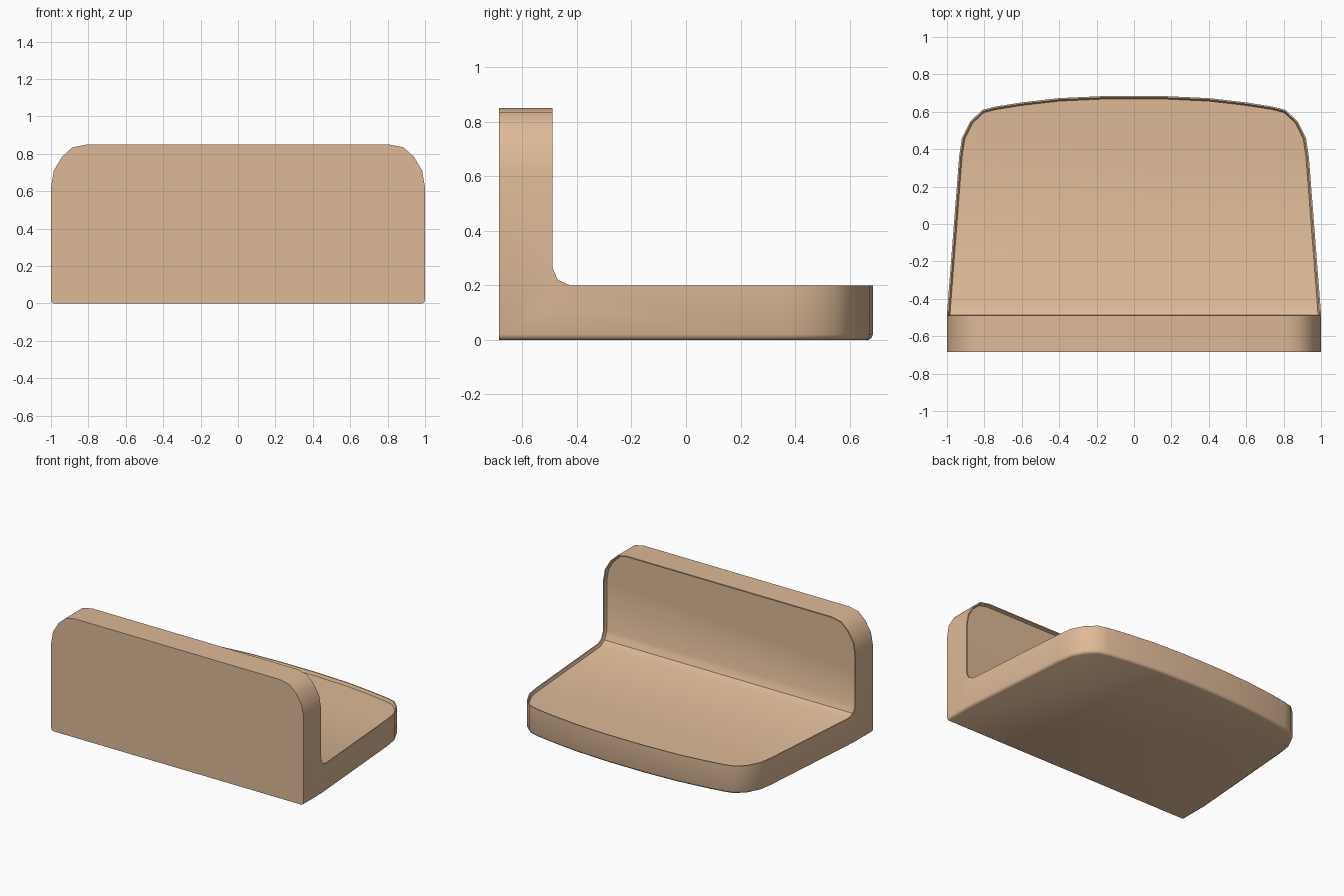
import bpy, bmesh
from mathutils import Vector

if "Cube" in bpy.data.objects:
    bpy.data.objects.remove(bpy.data.objects["Cube"])

tan = bpy.data.materials.new("warm tan")
tan.diffuse_color = (0.73, 0.49, 0.31, 1)
tan.use_nodes = True
tan.node_tree.nodes["Principled BSDF"].inputs["Base Color"].default_value = tan.diffuse_color


def loft(name, rings):
    """Closed solid through rings of matching points."""
    bm = bmesh.new()
    loops = [[bm.verts.new(p) for p in ring] for ring in rings]
    n = len(loops[0])
    for a, b in zip(loops, loops[1:]):
        for i in range(n):
            j = (i + 1) % n
            bm.faces.new((a[i], a[j], b[j], b[i]))
    bm.faces.new(loops[0])
    bm.faces.new(loops[-1])
    bmesh.ops.recalc_face_normals(bm, faces=bm.faces)
    me = bpy.data.meshes.new(name)
    bm.to_mesh(me)
    bm.free()
    ob = bpy.data.objects.new(name, me)
    bpy.context.collection.objects.link(ob)
    me.materials.append(tan)
    return ob


def mirrored(half):
    return half + [(-x, v) for x, v in reversed(half)]


# L-shaped side profile (y, z) with a filleted inner corner
side = [(-.685, 0), (.75, 0), (.75, .2), (-.425, .2), (-.47, .22),
        (-.49, .265), (-.49, .9), (-.685, .9)]
bracket = loft("bracket", [[(x, y, z) for y, z in side] for x in (-1.1, 1.1)])

# Plan outline: tapered sides, rounded corners, bowed back edge; eased bottom
plan = mirrored([(1, -.72), (1, -.48), (.935, .36), (.92, .46), (.875, .55),
                 (.81, .61), (.74, .628), (.6, .65), (.4, .673), (.14, .685)])


def plan_ring(k, z):
    return [(x * (1 - k), y - k * (y + .685) * .7, z) for x, y in plan]


plan_cut = loft("plan_cutter", [plan_ring(.03, -.02), plan_ring(.015, 0),
                                plan_ring(.004, .008), plan_ring(0, .02),
                                plan_ring(0, 1)])

# Front outline: rounded upper corners
front = mirrored([(1.05, -.1), (1.05, .005), (1, .01), (1, .62), (.985, .71), (.94, .785),
                  (.885, .835), (.81, .85)])
front_cut = loft("front_cutter", [[(x, y, z) for x, z in front] for y in (-.8, .8)])

# Intersect the three shapes
bpy.context.view_layer.objects.active = bracket
bracket.select_set(True)
for cutter in (plan_cut, front_cut):
    m = bracket.modifiers.new("cut", 'BOOLEAN')
    m.operation = 'INTERSECT'
    m.solver = 'EXACT'
    m.object = cutter
    bpy.ops.object.modifier_apply(modifier=m.name)
    bpy.data.objects.remove(cutter)

# Thin rim around the slightly sunken inner face of wall, fillet and seat
bm = bmesh.new()
bm.from_mesh(bracket.data)
bmesh.ops.remove_doubles(bm, verts=bm.verts, dist=0.0005)
bm.normal_update()
inner = []
for f in bm.faces:
    c = f.calc_center_median()
    if abs(f.normal.x) < .01 and f.normal.y > -.01 and f.normal.z > -.01 \
            and c.z < .7 and c.z > .19 and c.y > -.6:
        inner.append(f)
bmesh.ops.inset_region(bm, faces=inner, thickness=.008, depth=0, use_even_offset=True)
bmesh.ops.inset_region(bm, faces=inner, thickness=.008, depth=-.02, use_even_offset=True)
bm.to_mesh(bracket.data)
bm.free()
bpy.ops.object.shade_smooth_by_angle(angle=0.7)
